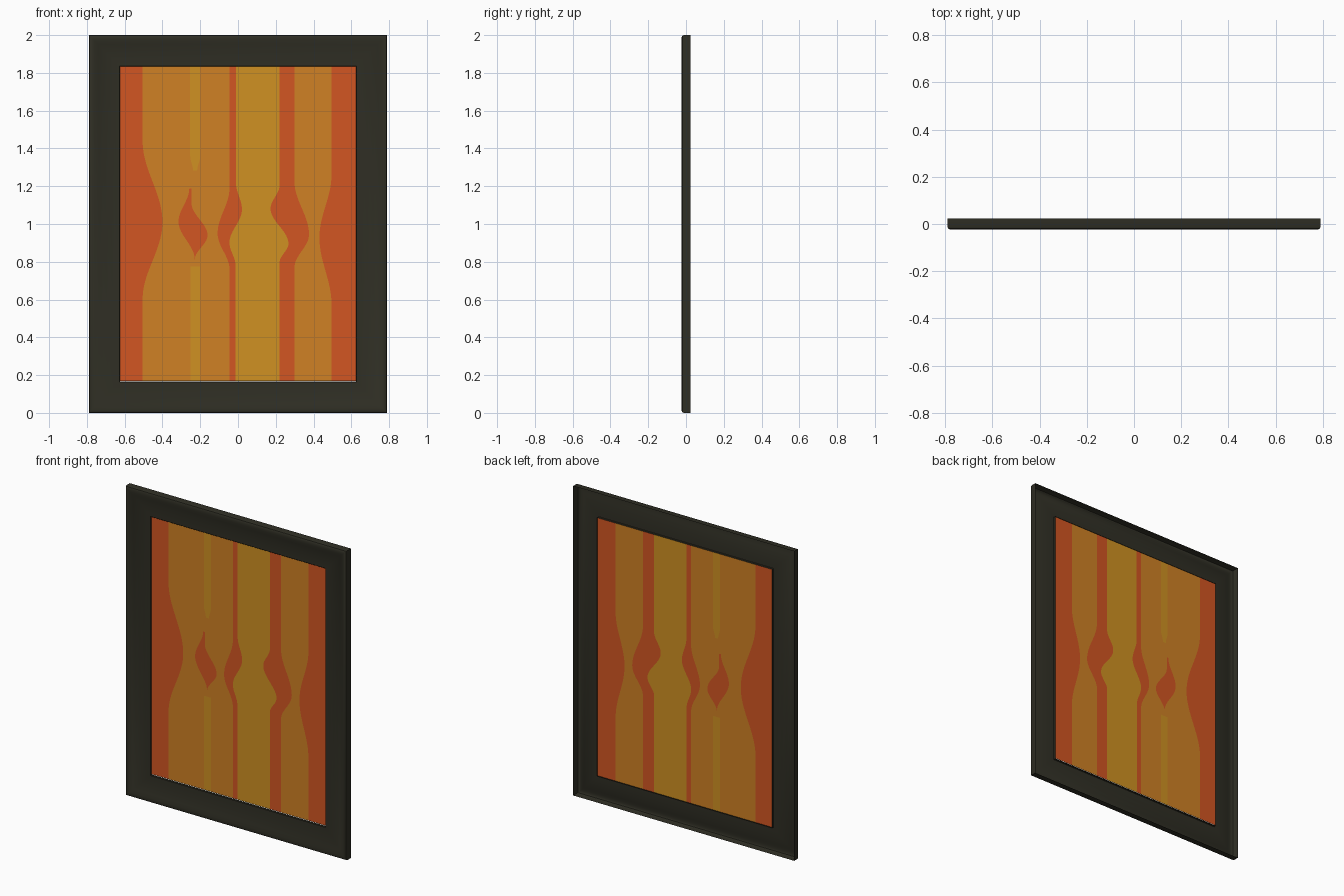
import bpy, bmesh, math

if "Cube" in bpy.data.objects:
    bpy.data.objects.remove(bpy.data.objects["Cube"])

W, H = 0.79, 2.0                 # half width, height
INNER = 0.165                    # rail width
PANEL_Y = 0.012


def material(name, rgb):
    m = bpy.data.materials.new(name)
    m.diffuse_color = (*rgb, 1)
    m.use_nodes = True
    m.node_tree.nodes["Principled BSDF"].inputs["Base Color"].default_value = m.diffuse_color
    return m


def add_object(name, bm, mats):
    me = bpy.data.meshes.new(name)
    bm.to_mesh(me)
    bm.free()
    for m in mats:
        me.materials.append(m)
    ob = bpy.data.objects.new(name, me)
    bpy.context.collection.objects.link(ob)
    return ob


dark = material("dark frame", (0.029, 0.028, 0.018))
red = material("red orange", (0.65, 0.093, 0.016))
orange = material("orange", (0.63, 0.222, 0.018))
yellow = material("golden yellow", (0.63, 0.285, 0.016))

# Frame: moulding profile (inset from the outer edge, y), swept round four mitres, open at the back
profile = [(0, 0.0235), (0, -0.012), (0.003, -0.019), (0.009, -0.0225), (0.018, -0.0235),
           (0.03, -0.0215), (0.05, -0.0145), (0.075, -0.008), (0.105, -0.003),
           (0.135, -0.0005), (0.163, 0.0), (INNER, 0.002), (INNER, PANEL_Y + 0.002)]
bm = bmesh.new()
loops = []
for d, y in profile:
    loops.append([bm.verts.new((x, y, z)) for x, z in
                  ((-W + d, d), (W - d, d), (W - d, H - d), (-W + d, H - d))])
for a, b in zip(loops, loops[1:]):
    for i in range(4):
        j = (i + 1) % 4
        bm.faces.new((a[i], a[j], b[j], b[i]))
frame = add_object("frame", bm, [dark])
bpy.context.view_layer.objects.active = frame
frame.select_set(True)
bpy.ops.object.shade_smooth_by_angle(angle=math.radians(35))


# Panel: wavy colour bands. Each border is a few (z, x) turning points joined by eased curves
def border(keys, z):
    if z <= keys[0][0]:
        return keys[0][1]
    for (z0, x0), (z1, x1) in zip(keys, keys[1:]):
        if z <= z1:
            t = (z - z0) / (z1 - z0)
            return x0 + (x1 - x0) * (0.5 - 0.5 * math.cos(math.pi * t))
    return keys[-1][1]


left_edge = [(0, -W + INNER)]
left_wave = [(0.60, -0.505), (1.01, -0.40), (1.44, -0.505)]
drop_left = [(0.775, -0.251), (0.812, -0.229), (1.013, -0.315), (1.188, -0.258),
             (1.283, -0.238), (1.36, -0.253)]
drop_right = [(0.775, -0.201), (0.812, -0.229), (0.94, -0.161), (1.11, -0.246),
              (1.188, -0.246), (1.283, -0.216), (1.36, -0.20)]
strip_left = [(0.76, -0.045), (0.95, -0.108), (1.19, -0.045)]
strip_right = [(0.78, -0.013), (0.902, -0.045), (1.077, 0.021), (1.22, -0.011)]
gold_right = [(0.796, 0.22), (0.896, 0.267), (1.082, 0.172), (1.204, 0.22)]
red_right = [(0.77, 0.299), (0.944, 0.376), (1.225, 0.299)]
right_wave = [(0.575, 0.495), (0.929, 0.431), (1.26, 0.495)]
right_edge = [(0, W - INNER)]
borders = [left_edge, left_wave, drop_left, drop_right, strip_left,
           strip_right, gold_right, red_right, right_wave, right_edge]
RED, ORANGE, YELLOW = 0, 1, 2
bands = [RED, ORANGE, None, ORANGE, RED, YELLOW, RED, ORANGE, RED]


def drop_colour(z):              # the middle-left band changes colour with height
    if 0.812 < z < 1.188:
        return RED
    if 0.775 < z < 1.283:
        return ORANGE
    return YELLOW


z0, z1 = INNER + 0.003, H - INNER
levels = sorted({z0, z1, 0.775, 0.812, 1.188, 1.283} |
                {0.5 + 0.0125 * i for i in range(81)})
bm = bmesh.new()
rows = [[bm.verts.new((border(b, z), PANEL_Y, z)) for b in borders] for z in levels]
for r, (lo, hi) in enumerate(zip(rows, rows[1:])):
    mid = (levels[r] + levels[r + 1]) / 2
    for i, colour in enumerate(bands):
        f = bm.faces.new((lo[i], lo[i + 1], hi[i + 1], hi[i]))
        f.material_index = drop_colour(mid) if colour is None else colour
add_object("painted_panel", bm, [red, orange, yellow])
